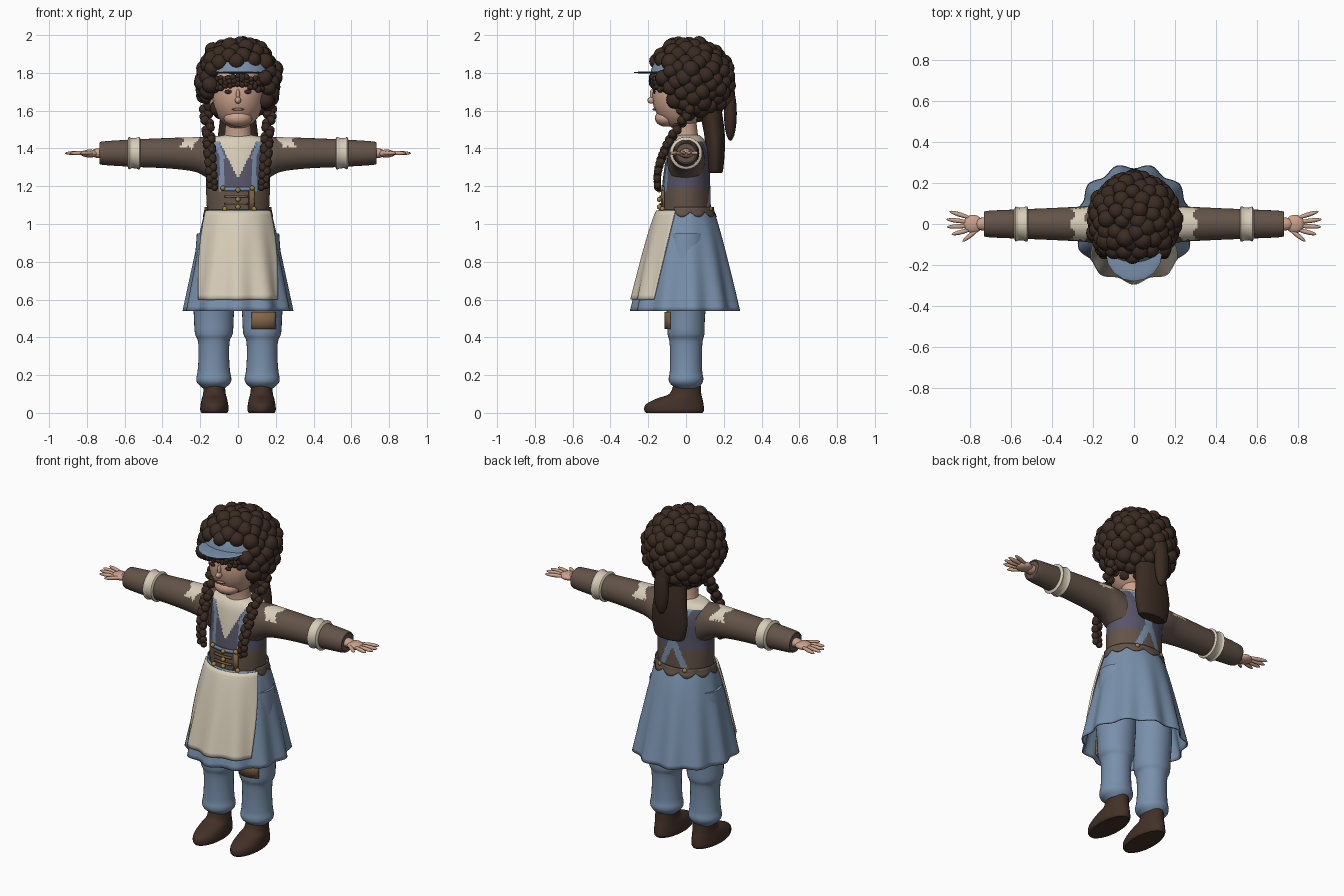
import bpy, bmesh, math, random
from mathutils import Vector, Matrix

random.seed(4)
if "Cube" in bpy.data.objects:
    bpy.data.objects.remove(bpy.data.objects["Cube"])


def material(name, rgb):
    m = bpy.data.materials.new(name)
    m.use_nodes = True
    m.diffuse_color = (*rgb, 1)
    m.node_tree.nodes["Principled BSDF"].inputs["Base Color"].default_value = (*rgb, 1)
    return m


denim = material("denim blue", (.19, .28, .41))
brown = material("coat brown", (.125, .088, .066))
hair = material("hair brown", (.042, .024, .016))
cream = material("linen cream", (.68, .61, .48))
skin = material("skin", (.60, .36, .26))
purple = material("dusk purple", (.095, .09, .14))
gold = material("brass", (.36, .22, .05))
tan = material("patch tan", (.22, .13, .065))
leather = material("shoe leather", (.055, .03, .02))
lip = material("lip", (.38, .17, .12))


def finish(name, bm, *mats, rule=None):
    """Turn a bmesh into an object; rule gives a material slot for a face centre."""
    bmesh.ops.recalc_face_normals(bm, faces=bm.faces)
    for f in bm.faces:
        f.material_index = int(rule(f.calc_center_median())) if rule else 0
    me = bpy.data.meshes.new(name)
    bm.to_mesh(me)
    bm.free()
    for m in mats:
        me.materials.append(m)
    me.shade_smooth()
    me.set_sharp_from_angle(angle=math.radians(40))
    ob = bpy.data.objects.new(name, me)
    bpy.context.scene.collection.objects.link(ob)
    return ob


def thicken(ob, depth):
    mod = ob.modifiers.new("thickness", "SOLIDIFY")
    mod.thickness, mod.offset = depth, 0


def grid(func, nu, nv, closed=True, caps=False):
    bm = bmesh.new()
    count = nu if closed else nu + 1
    rows = [[bm.verts.new(func(i / nu, j / nv)) for i in range(count)] for j in range(nv + 1)]
    for a, b in zip(rows, rows[1:]):
        for i in range(nu):
            k = (i + 1) % count
            bm.faces.new((a[i], a[k], b[k], b[i]))
    if caps:
        bm.faces.new(rows[0])
        bm.faces.new(rows[-1])
    return bm


def spline(rows, t):
    s = min(t * (len(rows) - 1), len(rows) - 1.0001)
    i = int(s)
    f = s - i
    p = [rows[max(0, min(len(rows) - 1, i + k))] for k in (-1, 0, 1, 2)]
    return [b + .5 * f * (c - a + f * (2 * a - 5 * b + 4 * c - d + f * (3 * (b - c) + d - a)))
            for a, b, c, d in zip(*p)]


def loft(rings, nu=32, nv=24, axis="z", side=1, x=0):
    """Rings are (station, centre, radius one, radius two) along z or along x."""
    def at(u, v):
        s, c, r1, r2 = spline(rings, v)
        a = 2 * math.pi * u
        if axis == "z":
            return (x + r1 * math.sin(a), c - r2 * math.cos(a), s)
        return (side * s, r1 * math.sin(a), c + r2 * math.cos(a))
    return grid(at, nu, nv, caps=True)


def ball(bm, c, r, aim=None):
    r = (r, r, r) if isinstance(r, (int, float)) else r
    turn = aim.to_track_quat("Z", "Y").to_matrix().to_4x4() if aim else Matrix()
    bmesh.ops.create_uvsphere(bm, u_segments=16, v_segments=10, radius=1,
                              matrix=Matrix.Translation(c) @ turn @ Matrix.Diagonal((*r, 1)))


def balls(name, mat, *items):
    bm = bmesh.new()
    for item in items:
        ball(bm, *item)
    return finish(name, bm, mat)


# Torso: belt, bib, linen neckline and straps
def torso_rule(c):
    front, x, z = c.y < 0, abs(c.x), c.z
    if z > 1.435 or (front and x < (z - 1.24) * .5):
        return 1
    if front and z > 1.17 and abs(x - .085 - max(0, z - 1.36) * .4) < .013:
        return 3
    if not front and abs(x - abs(z - 1.25) * .45) < .02:
        return 3
    return 0 if z < 1.19 else 2


finish("torso", loft([(1.05, 0, .163, .132), (1.15, 0, .168, .13), (1.25, .003, .17, .124),
                      (1.35, .01, .178, .116), (1.42, .01, .18, .1), (1.455, .01, .15, .08),
                      (1.47, .01, .08, .06)], 128, 84), brown, cream, purple, denim, rule=torso_rule)
finish("neck", loft([(1.43, .005, .085, .07), (1.48, 0, .07, .062), (1.58, -.01, .065, .062)]), skin)


# Skirt, apron and ragged belt hem share one flared surface
def flare(a, z, out=0):
    t = max(0, (1.07 - z) / .53)
    r = 1 + .045 * t * math.cos(11 * a)
    return (((.17 + .11 * t ** .9) * r + out) * math.sin(a),
            -((.14 + .14 * t ** .8) * r + out) * math.cos(a), z)


thicken(finish("skirt", grid(lambda u, v: flare(2 * math.pi * u, 1.075 - .535 * v), 132, 24), denim), .008)
thicken(finish("apron", grid(lambda u, v: flare((2 * u - 1) * (1.2 - .32 * v), 1.07 - .47 * v, .012),
                             48, 20, False), cream), .01)
thicken(finish("belt_hem", grid(lambda u, v: flare(1.15 + (2 * math.pi - 2.3) * u,
                                1.09 - v * (.025 + .028 * abs(math.sin(22 * u))), .006),
                                88, 3, False), brown), .005)


# Belt fittings
def waist(x, out=.006):
    return -.13 * math.sqrt(1 - (x / .17) ** 2) - out


def plate(name, mat, x0, x1, z0, z1):
    thicken(finish(name, grid(lambda u, v: (x0 + (x1 - x0) * u, waist(x0 + (x1 - x0) * u),
                                            z0 + (z1 - z0) * v), 8, 2, False), mat), .009)


plate("belt_strap", denim, -.085, .085, 1.175, 1.195)
plate("belt_tab", tan, .058, .085, 1.07, 1.18)
for z in (1.1, 1.14):
    plate("belt_stitch", tan, -.07, .05, z, z + .012)
balls("front_buttons", gold, *[((x, waist(x, .012), z), .013) for x, z in
      [(0, 1.18), (0, 1.13), (0, 1.09), (-.08, 1.19), (.075, 1.19), (-.07, 1.08), (.085, 1.08)]])
balls("back_buttons", gold, *[((s * .082, .128, 1.08), .013) for s in (-1, 1)])

for s, label in ((1, "left"), (-1, "right")):
    # Sleeve with a linen shoulder patch, and its cuff band
    finish(label + "_sleeve", loft([(.13, 1.335, .1, .12), (.19, 1.36, .095, .1), (.25, 1.37, .086, .089),
                                    (.38, 1.375, .079, .08), (.54, 1.375, .072, .073),
                                    (.715, 1.375, .064, .062), (.728, 1.375, .05, .05)],
                                   48, 72, "x", s), brown, cream,
           rule=lambda c: c.z > 1.405 + random.uniform(-.008, .008)
           and .225 + .02 * math.sin(50 * c.y) < abs(c.x) < .3 + .015 * math.cos(70 * c.y))
    finish(label + "_cuff", loft([(.515, 1.375, .07, .07), (.522, 1.375, .086, .086), (.54, 1.375, .081, .081),
                                  (.565, 1.375, .08, .08), (.577, 1.375, .086, .086), (.585, 1.375, .07, .07)],
                                 32, 20, "x", s), cream)

    # Hand: palm, four fingers and thumb
    parts = [((s * .735, 0, 1.375), (.045, .032, .026)), ((s * .785, 0, 1.373), (.048, .045, .021))]
    for root, tip in [((.80, .03), (.895, .06)), ((.81, .01), (.91, .022)), ((.81, -.01), (.907, -.014)),
                      ((.80, -.028), (.885, -.05)), ((.76, -.025), (.832, -.082))]:
        a, b = (Vector((s * p[0], p[1], 1.375)) for p in (root, tip))
        parts.append(((a + b) / 2, (.011, .011, (b - a).length * .56), b - a))
    balls(label + "_hand", skin, *parts)

    # Trouser leg and shoe
    finish(label + "_trouser", loft([(.13, .005, .058, .06), (.155, 0, .085, .084), (.18, 0, .093, .092),
                                     (.22, 0, .086, .086), (.3, 0, .081, .084), (.38, 0, .084, .088),
                                     (.42, 0, .1, .098), (.5, 0, .105, .1), (.65, 0, .11, .11),
                                     (.95, 0, .09, .1)], 32, 45, x=s * .128), denim)
    finish(label + "_shoe", loft([(0, -.062, .068, .15), (.015, -.063, .075, .158), (.045, -.06, .073, .153),
                                  (.075, -.035, .067, .122), (.1, -.004, .06, .085), (.145, .005, .056, .073)],
                                 32, 20, x=s * .125), leather)

    # Plaited braid hanging over the chest
    path = [(.17, .02, 1.6), (.155, -.07, 1.47), (.148, -.125, 1.36), (.14, -.15, 1.27), (.135, -.15, 1.2)]
    beads = []
    for i in range(17):
        p = Vector(spline(path, i / 16))
        size = .029 - .008 * i / 16
        for k in (-1, 1):
            beads.append(((s * (p.x + .011 * k), p.y, p.z + .007 * k * (-1) ** i), size * .9))
    balls(label + "_braid", hair, *beads)

# Knee patch wrapped on the left leg
thicken(finish("knee_patch", grid(lambda u, v: (.128 + .112 * math.sin(1.2 * u - .52),
        -.109 * math.cos(1.2 * u - .52), .445 + .09 * v), 10, 2, False), tan), .008)

# Head and face
HEAD, HR = Vector((0, -.03, 1.68)), (.14, .15, .178)


def face(x, z, out=0):
    d = 1 - (x / HR[0]) ** 2 - ((z - HEAD.z) / HR[2]) ** 2
    return (x, HEAD.y - HR[1] * math.sqrt(d) - out, z)


balls("head", skin, (HEAD, HR), ((0, -.105, 1.56), (.075, .06, .045)))
balls("nose", skin, (face(0, 1.655, .004), (.016, .022, .018)), (face(0, 1.685, 0), (.01, .012, .03)))
balls("eyes", hair, *[(face(s * .052, 1.7), (.02, .006, .011)) for s in (-1, 1)])
balls("mouth", lip, (face(0, 1.607, .001), (.032, .009, .007)))
balls("ears", skin, *[((s * .138, -.02, 1.66), (.018, .03, .04)) for s in (-1, 1)])

# Hair core with the cap band showing between the curls
C, R = Vector((0, .02, 1.765)), (.192, .203, .19)
core = bmesh.new()
bmesh.ops.create_uvsphere(core, u_segments=48, v_segments=32, radius=1,
                          matrix=Matrix.Translation(C) @ Matrix.Diagonal((.2, .212, .195, 1)))
bmesh.ops.delete(core, geom=[f for f in core.faces if f.calc_center_median().z < 1.8
                             and f.calc_center_median().y < -.05], context="FACES")
finish("cap_and_hair_core", core, hair, denim,
       rule=lambda c: (1.79 if c.y < -.05 else 1.84) < c.z < 1.93)
balls("cap_brim", denim, ((0, -.14, 1.802), (.138, .14, .007)))

# Round curls spread evenly over the head
curls, total = [], 150
for i in range(total):
    h = 1 - 2 * (i + .5) / total
    a = i * math.pi * (3 - math.sqrt(5))
    w = math.sqrt(1 - h * h)
    p = C + Vector((R[0] * w * math.cos(a), R[1] * w * math.sin(a), R[2] * h))
    p += Vector([random.uniform(-.009, .009) for _ in range(3)])
    if p.z < 1.84 and p.y < -.06 and (abs(p.x) < .135 or p.z < 1.6):
        continue
    if p.z < 1.56 and p.y < .02:
        continue
    curls.append((p, random.uniform(.037, .049)))
balls("hair_curls", hair, *curls)

# Small fringe curls under the brim
fringe = []
for row in range(3):
    for i in range(17):
        a = -1.25 + 2.5 * i / 16 + random.uniform(-.04, .04)
        z = 1.787 - .022 * row - .03 * abs(a) + random.uniform(-.008, .008)
        fringe.append(((.15 * math.sin(a), -.03 - .15 * math.cos(a), z), random.uniform(.014, .02)))
balls("fringe", hair, *fringe)

# Hanging hair at the back
finish("back_hair", loft([(1.27, .155, .085, .035), (1.29, .155, .1, .042), (1.38, .155, .115, .05),
                          (1.48, .15, .105, .055), (1.6, .13, .09, .06)]), hair)
balls("back_tail", hair, ((0, .235, 1.585), (.045, .034, .145)), ((0, .215, 1.68), (.05, .045, .08)))
